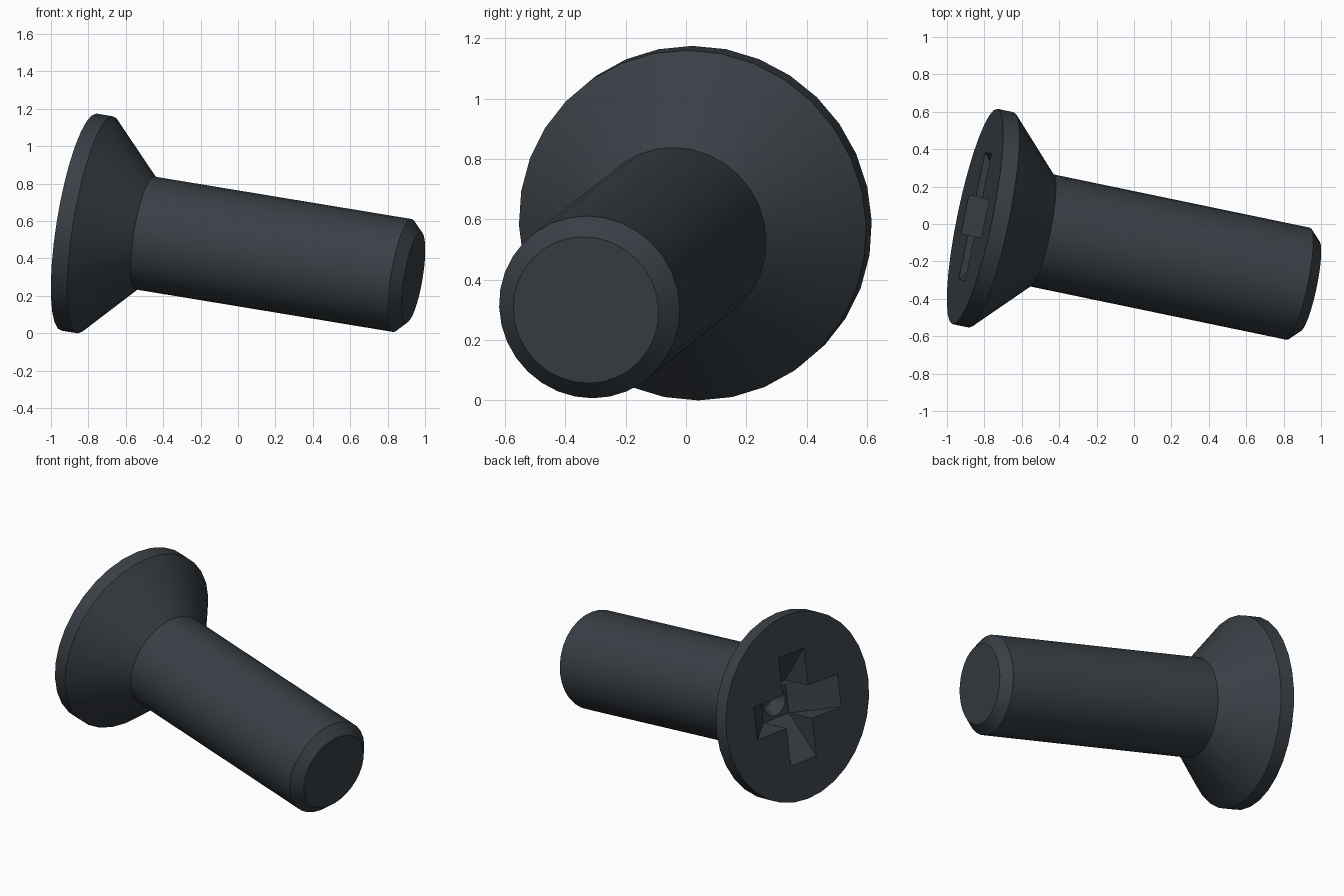
import bpy, bmesh, math
from mathutils import Matrix, Vector

cube = bpy.data.objects.get("Cube")
if cube:
    bpy.data.objects.remove(cube)

# Screw frame: local z runs from the head face to the tip, local y points up
axis = Vector((1, -0.208, -0.165)).normalized()
side = Vector((0, 0, 1)).cross(axis).normalized()
up = axis.cross(side)
frame = Matrix((side, up, axis)).transposed().to_4x4()
frame.translation = (-0.85, 0.04, 0.594)

steel = bpy.data.materials.new("dark_steel")
steel.use_nodes = True
colour = (0.04, 0.05, 0.06, 1)
steel.diffuse_color = colour
steel.node_tree.nodes["Principled BSDF"].inputs["Base Color"].default_value = colour


def make_object(name, bm):
    bmesh.ops.recalc_face_normals(bm, faces=bm.faces)
    bm.transform(frame)
    mesh = bpy.data.meshes.new(name)
    bm.to_mesh(mesh)
    bm.free()
    mesh.materials.append(steel)
    obj = bpy.data.objects.new(name, mesh)
    bpy.context.collection.objects.link(obj)
    return obj


def turned(name, profile, sides=32):
    """Solid of revolution from (radius, distance) pairs, capped at both ends."""
    bm = bmesh.new()
    rings = [[bm.verts.new((r * math.cos(a), r * math.sin(a), t))
              for a in (math.tau * i / sides for i in range(sides))]
             for r, t in profile]
    for low, high in zip(rings, rings[1:]):
        for i in range(sides):
            j = (i + 1) % sides
            bm.faces.new((low[i], low[j], high[j], high[i]))
    bm.faces.new(rings[0])
    bm.faces.new(rings[-1])
    return make_object(name, bm)


def slot_cutter(name, turn):
    """Bar whose ends slope inward with depth."""
    bm = bmesh.new()
    bmesh.ops.create_cube(bm, size=2)
    for v in bm.verts:
        deep = v.co.z > 0
        v.co.x *= 0.1 if deep else 0.405
        v.co.y *= 0.105
        v.co.z = 0.21 if deep else -0.05
    bm.transform(Matrix.Rotation(turn, 4, 'Z'))
    return make_object(name, bm)


# Countersunk head, shaft and chamfered tip
screw = turned("screw_body", [(0.588, 0), (0.588, 0.09), (0.306, 0.367),
                              (0.306, 1.79), (0.246, 1.85)])

# Cross recess with a small conical pit in the middle
cutters = [slot_cutter("slot_across", 0),
           slot_cutter("slot_upright", math.pi / 2),
           turned("centre_pit", [(0.1, 0.15), (0.09, 0.22), (0.04, 0.28)], 16)]
bpy.context.view_layer.objects.active = screw
for cutter in cutters:
    cutter.hide_render = True
    cut = screw.modifiers.new(cutter.name, 'BOOLEAN')
    cut.operation = 'DIFFERENCE'
    cut.solver = 'EXACT'
    cut.object = cutter
    bpy.ops.object.modifier_apply(modifier=cut.name)
    bpy.data.objects.remove(cutter)

# Smooth round sides, sharp rims
bpy.ops.object.select_all(action='DESELECT')
screw.select_set(True)
bpy.ops.object.shade_smooth_by_angle(angle=math.radians(30))
